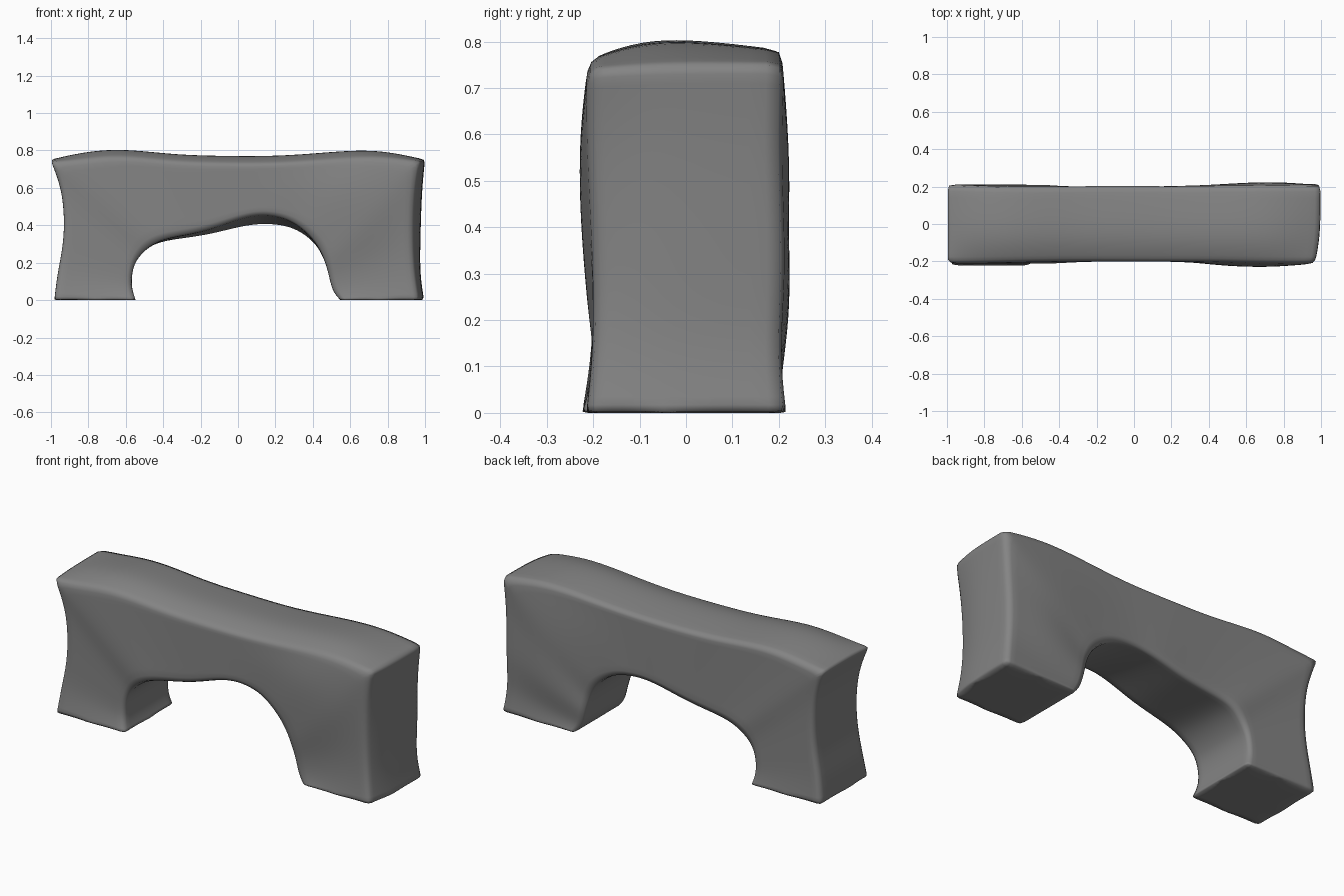
import bpy, bmesh

if "Cube" in bpy.data.objects:
    bpy.data.objects.remove(bpy.data.objects["Cube"])

# Sections swept from left foot, over the arch, to right foot:
# outer x, outer z, inner x, inner z, arch drop at the back, front y, back y
SECTIONS = [
    (-.982, .0, -.547, .0, 0, -.224, .212),
    (-.965, .15, -.572, .07, 0, -.20, .20),
    (-.925, .33, -.565, .17, 0, -.20, .20),
    (-.934, .58, -.53, .235, 0, -.20, .20),
    (-1.0, .74, -.47, .29, 0, -.212, .212),
    (-.86, .80, -.40, .325, .01, -.212, .205),
    (-.64, .828, -.30, .345, .015, -.205, .20),
    (-.35, .792, -.15, .375, .025, -.20, .20),
    (-.10, .785, 0, .435, .045, -.20, .205),
    (.20, .783, .13, .465, .055, -.20, .20),
    (.45, .802, .27, .437, .04, -.20, .205),
    (.74, .825, .36, .37, .02, -.21, .205),
    (1.0, .74, .425, .295, .005, -.212, .208),
    (.982, .58, .465, .21, 0, -.212, .20),
    (.975, .32, .487, .13, 0, -.20, .215),
    (.972, .14, .505, .045, 0, -.20, .20),
    (.995, .0, .548, .0, 0, -.215, .216),
]
CORNERS = (4, 12)        # sections at the two upper corners
LAST = len(SECTIONS) - 1
FRONT_BULGE = {10: .01, 11: .025, 12: .028, 13: .018}   # right leg swells
BACK_BULGE = {11: .015, 12: .025, 13: .03, 14: .018}


def ring_points(i):
    ox, oz, ix, iz, drop, yf, yb = SECTIONS[i]
    on_top = CORNERS[0] < i < CORNERS[1]
    front_drop = .055 if on_top else 0
    back_drop = .035 if on_top else 0
    shift = .03 if i >= CORNERS[1] else 0        # right side is slightly skewed
    if i in (13, 14):
        shift = .045
    mx, mz = (ox + ix) / 2, (oz + iz) / 2
    corner_lift = .012 if i in CORNERS else 0
    return [
        (ox - shift, yf, oz - front_drop), (ox, -.07, oz + corner_lift),
        (ox, yb, oz - back_drop + corner_lift),
        (mx, yb + BACK_BULGE.get(i, 0), mz),
        (ix, yb, iz - drop), (ix, 0, iz - drop * .6),
        (ix, yf, iz), (mx, yf - FRONT_BULGE.get(i, 0), mz),
    ]


bm = bmesh.new()
crease = bm.edges.layers.float.new("crease_edge")
rings = [[bm.verts.new(p) for p in ring_points(i)] for i in range(LAST + 1)]

# Skin and foot soles
for a, b in zip(rings, rings[1:]):
    for k in range(8):
        n = (k + 1) % 8
        bm.faces.new((a[k], a[n], b[n], b[k]))
bm.faces.new(rings[0])
bm.faces.new(rings[-1][::-1])
bmesh.ops.recalc_face_normals(bm, faces=bm.faces)


def set_crease(a, b, value):
    bm.edges.get((a, b))[crease] = value


# Long edges, sole borders and upper corners stay fairly crisp
for a, b in zip(rings, rings[1:]):
    for k, value in ((0, .45), (2, .6), (4, .55), (6, .5)):
        set_crease(a[k], b[k], value)
for ring in (rings[0], rings[-1]):
    for k in range(8):
        set_crease(ring[k], ring[(k + 1) % 8], .75)
for c in CORNERS:
    for k in (0, 1):
        set_crease(rings[c][k], rings[c][k + 1], .6)

mesh = bpy.data.meshes.new("stone_arch")
bm.to_mesh(mesh)
bm.free()
arch = bpy.data.objects.new("stone_arch", mesh)
bpy.context.collection.objects.link(arch)
for poly in mesh.polygons:
    poly.use_smooth = True
sub = arch.modifiers.new("soft_surface", 'SUBSURF')
sub.levels = sub.render_levels = 3

# Dark grey stone
stone = bpy.data.materials.new("dark_stone")
stone.diffuse_color = (.23, .23, .23, 1)
stone.use_nodes = True
stone.node_tree.nodes["Principled BSDF"].inputs["Base Color"].default_value = stone.diffuse_color
mesh.materials.append(stone)
